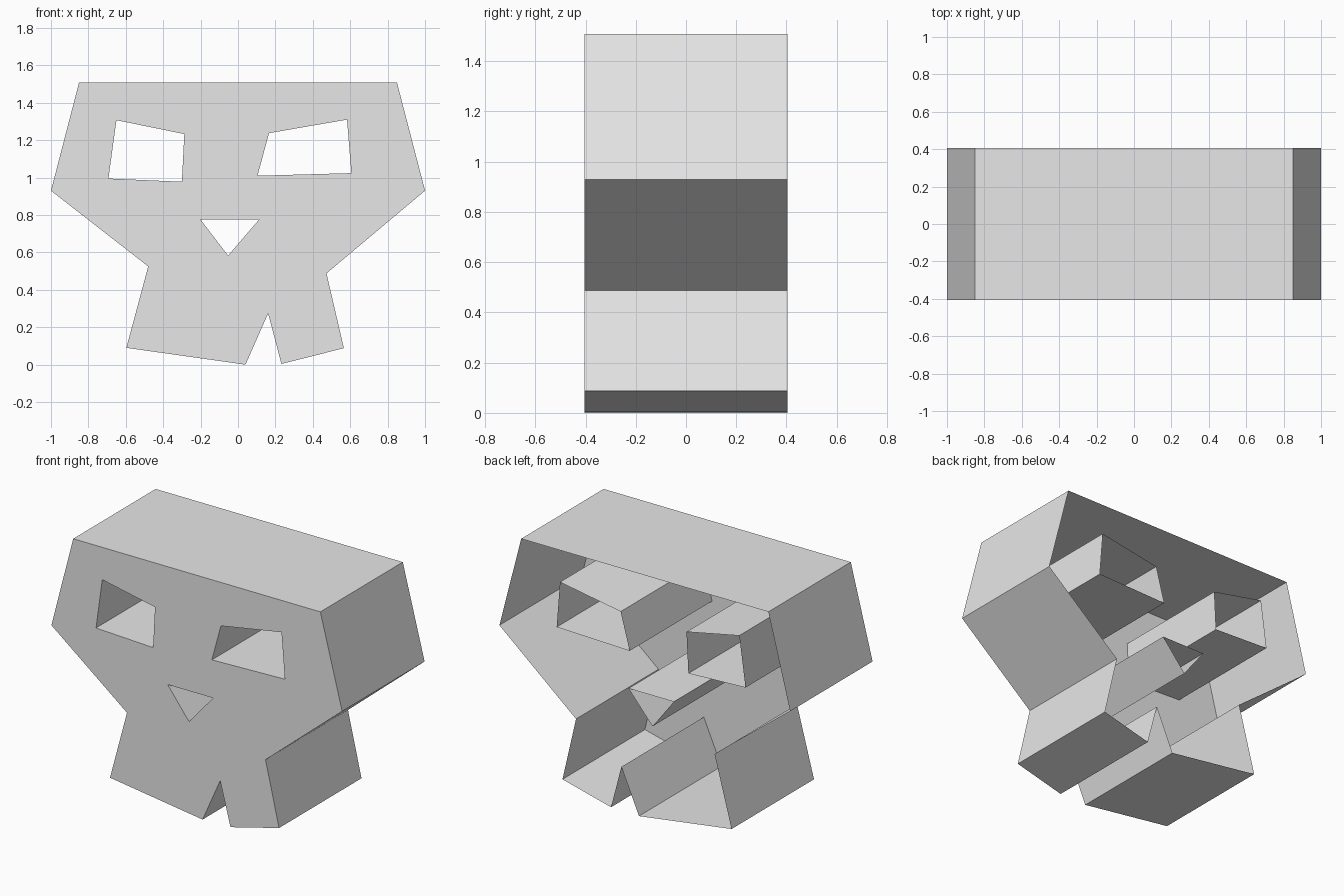
import bpy
import bmesh

cube = bpy.data.objects.get("Cube")
if cube:
    bpy.data.objects.remove(cube, do_unlink=True)

HALF_DEPTH = 0.405

# Head outline (x, z), counterclockwise from the front, with a notch in the jaw
outline = [(-0.85, 1.508), (-1, 0.93), (-0.48, 0.525), (-0.597, 0.09),
           (0.04, 0), (0.161, 0.274), (0.232, 0.004), (0.566, 0.088),
           (0.473, 0.488), (1, 0.93), (0.85, 1.508)]

# Openings, clockwise so that their walls face into the opening
right_eye = [(-0.65, 1.307), (-0.287, 1.233), (-0.3, 0.978), (-0.693, 0.995)]
left_eye = [(0.166, 1.238), (0.583, 1.31), (0.606, 1.024), (0.104, 1.01)]
nose = [(-0.2, 0.775), (0.112, 0.775), (-0.053, 0.583)]

grey = bpy.data.materials.new("plain_grey")
grey.use_nodes = True
grey.diffuse_color = (0.8, 0.8, 0.8, 1)
grey.node_tree.nodes["Principled BSDF"].inputs["Base Color"].default_value = (0.8, 0.8, 0.8, 1)


def add_walls(bm, points):
    """Ring of walls from front to back; returns the front rim edges."""
    front = [bm.verts.new((x, -HALF_DEPTH, z)) for x, z in points]
    back = [bm.verts.new((x, HALF_DEPTH, z)) for x, z in points]
    rim = []
    for i in range(len(points)):
        j = (i + 1) % len(points)
        bm.faces.new((front[i], back[i], back[j], front[j]))
        rim.append(bm.edges.get((front[i], front[j])))
    return rim


# Outer walls and opening tunnels; the back stays open
bm = bmesh.new()
rims = []
for loop in (outline, right_eye, left_eye, nose):
    rims += add_walls(bm, loop)

# Front face with the openings left out
fill = bmesh.ops.triangle_fill(bm, edges=rims, use_beauty=True, normal=(0, -1, 0))
bm.normal_update()
for item in fill["geom"]:
    if isinstance(item, bmesh.types.BMFace) and item.normal.y > 0:
        item.normal_flip()

mesh = bpy.data.meshes.new("skull_mask")
bm.to_mesh(mesh)
bm.free()
mesh.materials.append(grey)
mask = bpy.data.objects.new("skull_mask", mesh)
bpy.context.collection.objects.link(mask)
